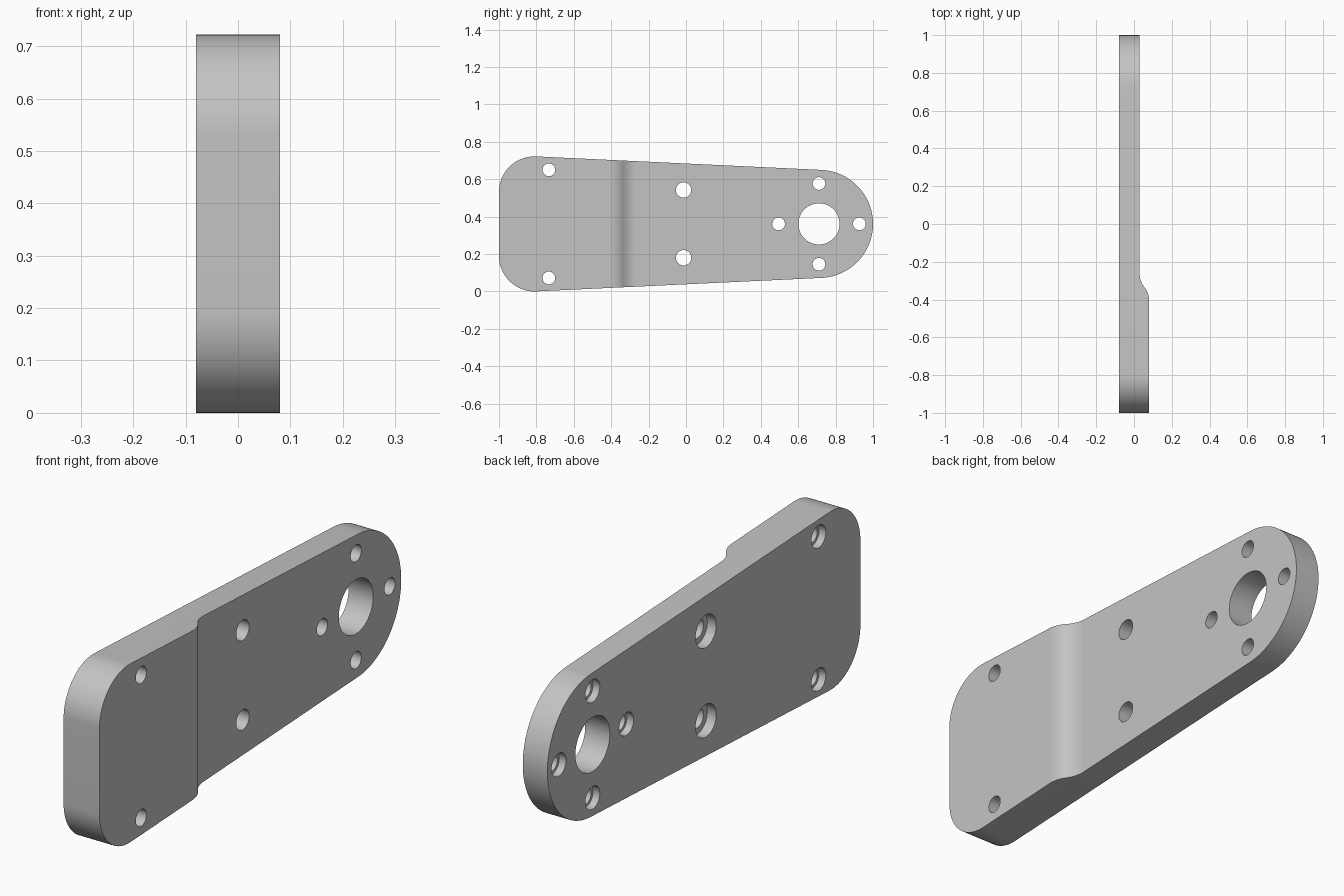
import bpy, bmesh, math
from math import sin, cos, pi, radians

cube = bpy.data.objects.get("Cube")
if cube:
    bpy.data.objects.remove(cube)

BACK, FRONT, THIN = -0.08, 0.08, 0.03     # x of flat face, thick face, thin face
MID = 0.361                               # half height
NOSE_Y, NOSE_R = 0.711, 0.289
CORNER_Y, CORNER_R = -0.81, 0.19

metal = bpy.data.materials.new("plain grey")
metal.use_nodes = True
grey = (0.55, 0.55, 0.55, 1)
metal.diffuse_color = grey
metal.node_tree.nodes["Principled BSDF"].inputs["Base Color"].default_value = grey


def arc(cy, cz, r, a0, a1, n):
    return [(cy + r * cos(a0 + (a1 - a0) * i / n),
             cz + r * sin(a0 + (a1 - a0) * i / n)) for i in range(n + 1)]


def add_loft(bm, rings):
    """Skin closed rings of equal length and cap both ends."""
    loops = [[bm.verts.new(p) for p in ring] for ring in rings]
    for a, b in zip(loops, loops[1:]):
        for i in range(len(a)):
            j = (i + 1) % len(a)
            bm.faces.new((a[i], a[j], b[j], b[i]))
    bm.faces.new(loops[0][::-1])
    bm.faces.new(loops[-1])


def make_object(name, bm):
    bmesh.ops.recalc_face_normals(bm, faces=bm.faces)
    mesh = bpy.data.meshes.new(name)
    bm.to_mesh(mesh)
    bm.free()
    mesh.materials.append(metal)
    ob = bpy.data.objects.new(name, mesh)
    bpy.context.collection.objects.link(ob)
    return ob


# Thickness profile: thick end blends to the thin arm through two tangent arcs
rise, run, step_y = FRONT - THIN, 0.14, -0.335
R = (rise ** 2 + run ** 2) / (4 * rise)
t = math.asin(run / 2 / R)
upper = arc(FRONT - R, step_y - run / 2, R, 0, t, 10)
lower = arc(THIN + R, step_y + run / 2, R, pi + t, pi, 10)
profile = [(BACK, -1.2), (FRONT, -1.2)] + upper + lower[1:] + [(THIN, 1.2), (BACK, 1.2)]
bm = bmesh.new()
add_loft(bm, [[(x, y, z) for x, y in profile] for z in (-0.2, 0.95)])
plate = make_object("arm_plate", bm)

# Side outline: rounded nose, tapered edges, two rounded corners
dy, dz = NOSE_Y - CORNER_Y, -(MID - CORNER_R)
tilt = math.atan2(dz, dy) + math.acos((CORNER_R - NOSE_R) / math.hypot(dy, dz))
top = arc(NOSE_Y, MID, NOSE_R, 0, tilt, 32)
top += arc(CORNER_Y, 2 * MID - CORNER_R, CORNER_R, tilt, pi, 24)
bottom = [(y, 2 * MID - z) for y, z in reversed(top[1:])]
bm = bmesh.new()
add_loft(bm, [[(x, y, z) for y, z in top + bottom] for x in (-0.3, 0.3)])
outline = make_object("outline_cutter", bm)

# Holes: (y, z offset, radius, counterbore radius, counterbore depth)
holes = [(NOSE_Y, 0, 0.11, 0.11, 0)]
for s in (-1, 1):
    holes += [(-0.733, s * 0.289, 0.034, 0.046, 0.03),
              (-0.013, s * 0.181, 0.041, 0.066, 0.04),
              (NOSE_Y, s * 0.216, 0.034, 0.046, 0.03),
              (NOSE_Y + s * 0.216, 0, 0.034, 0.046, 0.03)]
bm = bmesh.new()
for y, off, r, wide, depth in holes:
    steps = [(-0.3, wide), (0.3, r)]
    if depth:
        steps[1:1] = [(BACK + depth, wide), (BACK + depth, r)]
    add_loft(bm, [[(x, *p) for p in arc(y, MID + off, rad, 0, 2 * pi, 48)[:-1]]
                  for x, rad in steps])
drills = make_object("hole_cutter", bm)

# Cut the plate to shape, then drill it
bpy.context.view_layer.objects.active = plate
for cutter, op in ((outline, 'INTERSECT'), (drills, 'DIFFERENCE')):
    cutter.hide_render = True
    mod = plate.modifiers.new(cutter.name, 'BOOLEAN')
    mod.operation, mod.solver, mod.object = op, 'EXACT', cutter
    bpy.ops.object.modifier_apply(modifier=mod.name)
    bpy.data.objects.remove(cutter)

bpy.ops.object.select_all(action='DESELECT')
plate.select_set(True)
bpy.ops.object.shade_smooth_by_angle(angle=radians(30))
